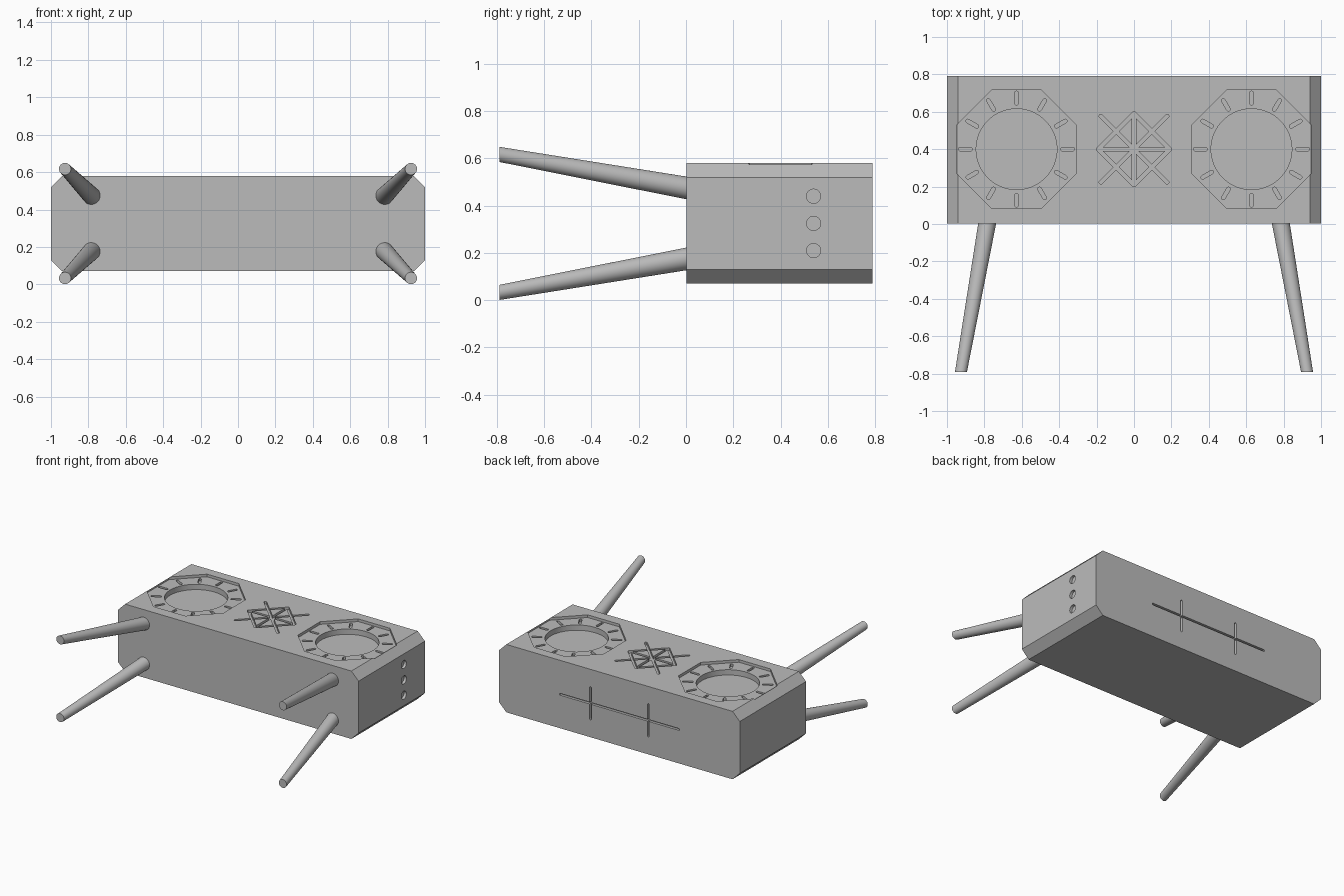
import bpy, bmesh
from math import pi, cos, sin, radians
from mathutils import Matrix, Vector

if "Cube" in bpy.data.objects:
    bpy.data.objects.remove(bpy.data.objects["Cube"], do_unlink=True)

FRONT, BACK = 0.003, 0.79
BOTTOM, TOP = 0.07, 0.58
MID_Y, MID_Z = 0.4, (BOTTOM + TOP) / 2

grey = bpy.data.materials.new("plain grey")
grey.use_nodes = True
grey.diffuse_color = (0.5, 0.5, 0.5, 1)
grey.node_tree.nodes["Principled BSDF"].inputs["Base Color"].default_value = grey.diffuse_color


def add_object(name, bm, collection=None):
    bmesh.ops.recalc_face_normals(bm, faces=bm.faces)
    mesh = bpy.data.meshes.new(name)
    bm.to_mesh(mesh)
    bm.free()
    mesh.materials.append(grey)
    obj = bpy.data.objects.new(name, mesh)
    (collection or bpy.context.scene.collection).objects.link(obj)
    return obj


def prism(name, outline, low, high, matrix=Matrix(), collection=None):
    """Extrude a flat outline along its local z axis."""
    bm = bmesh.new()
    rings = [[bm.verts.new(matrix @ Vector((x, y, z))) for x, y in outline] for z in (low, high)]
    n = len(outline)
    for ring in rings:
        bm.faces.new(ring)
    for i in range(n):
        j = (i + 1) % n
        bm.faces.new((rings[0][i], rings[0][j], rings[1][j], rings[1][i]))
    return add_object(name, bm, collection)


def polygon(radius, sides, turn=0):
    return [(radius * cos(turn + 2 * pi * i / sides), radius * sin(turn + 2 * pi * i / sides))
            for i in range(sides)]


def capsule(length, width):
    """Slot outline with round ends, lying along x."""
    r, pts = width / 2, []
    for side, start in ((1, -pi / 2), (-1, pi / 2)):
        for i in range(7):
            a = start + pi * i / 6
            pts.append((side * (length / 2 - r) + r * cos(a), r * sin(a)))
    return pts


def smooth(obj):
    bpy.ops.object.select_all(action="DESELECT")
    obj.select_set(True)
    bpy.context.view_layer.objects.active = obj
    bpy.ops.object.shade_smooth_by_angle(angle=radians(30))


# Cabinet block with four chamfered long edges
c = 0.06
section = []
for sx, sz in ((1, 1), (-1, 1), (-1, -1), (1, -1)):
    h = (TOP - BOTTOM) / 2
    corner = [(sx, sz * (h - c)), (sx * (1 - c), sz * h)]
    section += corner if sx * sz > 0 else corner[::-1]
along_y = Matrix.Translation((0, 0, MID_Z)) @ Matrix.Rotation(-pi / 2, 4, "X")
cabinet = prism("cabinet_body", section, FRONT, BACK, along_y)

# Cutters for every recess
cutters = bpy.data.collections.new("recess cutters")
bpy.context.scene.collection.children.link(cutters)


def cut(outline, depth, matrix):
    prism("recess_cutter", outline, -depth, 0.02, matrix, cutters).hide_render = True


def spin(angle, dx=0, dy=0):
    return Matrix.Rotation(angle, 4, "Z") @ Matrix.Translation((dx, dy, 0))


# Octagon panels with a round well and twelve slots
for side in (-1, 1):
    place = Matrix.Translation((side * 0.628, MID_Y, TOP))
    cut(polygon(0.318 / cos(pi / 8), 8, pi / 8), 0.02, place)
    cut(polygon(0.216, 64), 0.06, place)
    for i in range(12):
        cut(capsule(0.075, 0.02), 0.04, place @ spin(i * pi / 6, 0.273))

# Central lattice: cross, long diagonals and diamond outline
place = Matrix.Translation((0, MID_Y, TOP))
for i in range(4):
    cut(capsule(0.52 if i % 2 else 0.4, 0.02), 0.02, place @ spin(i * pi / 4))
    cut(capsule(0.29, 0.02), 0.02, place @ spin(pi / 4 + i * pi / 2, 0, 0.135))

# Back grooves
rear = Matrix.Translation((0, BACK, MID_Z)) @ Matrix.Rotation(-pi / 2, 4, "X")
cut(capsule(1.0, 0.014), 0.02, rear)
for side in (-1, 1):
    cut(capsule(0.25, 0.014), 0.02, rear @ Matrix.Translation((side * 0.24, 0, 0)) @ spin(pi / 2))

# Three round holes in one end
for i in (-1, 0, 1):
    end = Matrix.Translation((1, 0.54, MID_Z + i * 0.115)) @ Matrix.Rotation(pi / 2, 4, "Y")
    cut(polygon(0.03, 32), 0.02, end)

# Bake the recesses and drop the cutters
mod = cabinet.modifiers.new("recesses", "BOOLEAN")
mod.operation = "DIFFERENCE"
mod.solver = "EXACT"
mod.operand_type = "COLLECTION"
mod.collection = cutters
bpy.context.view_layer.update()
carved = bpy.data.meshes.new_from_object(cabinet.evaluated_get(bpy.context.evaluated_depsgraph_get()))
cabinet.modifiers.clear()
cabinet.data = carved
carved.materials.clear()
carved.materials.append(grey)
for obj in list(cutters.objects):
    bpy.data.objects.remove(obj, do_unlink=True)
bpy.data.collections.remove(cutters)
smooth(cabinet)

# Four tapered, splayed legs
for sx, xname in ((1, "left"), (-1, "right")):
    for sz, zname in ((1, "upper"), (-1, "lower")):
        bm = bmesh.new()
        rings = []
        for y, x, z, r in ((FRONT, 0.785, 0.15, 0.048), (-0.79, 0.925, 0.292, 0.032)):
            rings.append([bm.verts.new((sx * x + px, y, MID_Z + sz * z + pz))
                          for px, pz in polygon(r, 48)])
            bm.faces.new(rings[-1])
        for i in range(48):
            j = (i + 1) % 48
            bm.faces.new((rings[0][i], rings[0][j], rings[1][j], rings[1][i]))
        smooth(add_object(f"{zname}_{xname}_leg", bm))
